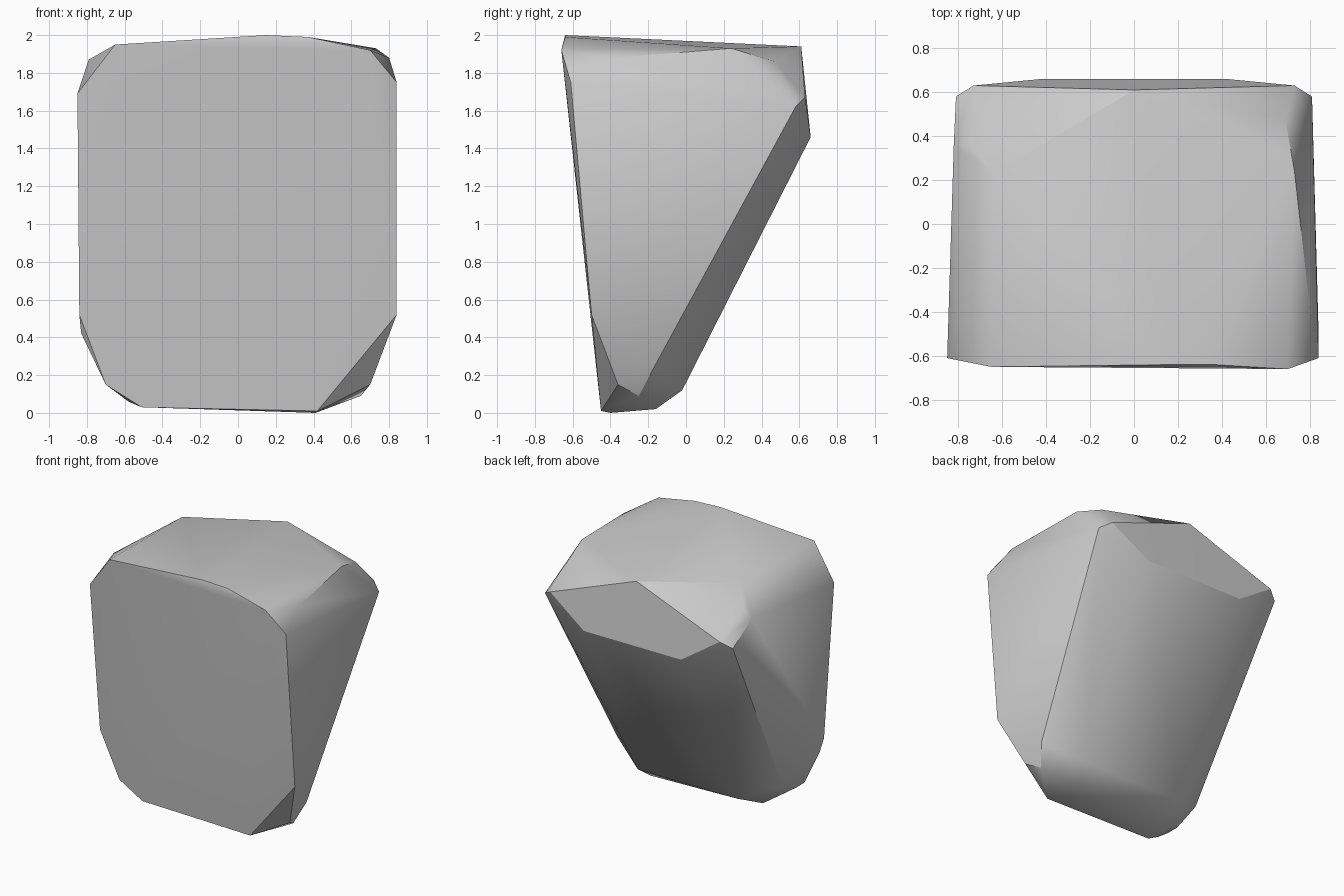
import bpy
import bmesh
import math

default_cube = bpy.data.objects.get("Cube")
if default_cube:
    bpy.data.objects.remove(default_cube, do_unlink=True)


def make_material(name, value):
    material = bpy.data.materials.new(name)
    material.use_nodes = True
    colour = (value, value, value, 1.0)
    material.diffuse_color = colour
    material.node_tree.nodes["Principled BSDF"].inputs["Base Color"].default_value = colour
    return material


def mirrored(corners):
    """Return the corners together with their copies across x = 0."""
    return [(side * x, y, z) for x, y, z in corners for side in (1, -1)]


# Corners shared by both flanks: back shoulders, back bulge, lower back and foot
shared_corners = mirrored([
    (0.73, 0.63, 1.67),
    (0.81, 0.58, 1.62),
    (0.42, 0.66, 1.46),
    (0.71, -0.17, 0.24),
    (0.70, -0.36, 0.15),
    (0.43, -0.02, 0.12),
    (0.84, -0.50, 0.52),
])

# Crown: front ridge and the middle of the back edge
crown_corners = [
    (0.15, -0.64, 2.0), (0.37, -0.64, 1.99),
    (0.70, -0.66, 1.92), (-0.65, -0.65, 1.95),
    (0.0, 0.61, 1.94),
]

# Chipped upper edge of the left flank
left_chips = [
    (0.84, -0.61, 1.75), (0.80, -0.38, 1.88),
    (0.73, 0.24, 1.93), (0.69, 0.47, 1.86),
]

# Chipped upper edge of the right flank
right_chips = [
    (-0.85, -0.61, 1.69), (-0.79, -0.40, 1.87),
    (-0.64, 0.23, 1.95), (-0.75, 0.36, 1.83),
    (-0.82, 0.36, 1.77),
]

# Worn base
base_corners = [
    (0.42, -0.45, 0.01), (0.41, -0.40, 0.0), (0.42, -0.16, 0.02),
    (0.65, -0.25, 0.09), (-0.51, -0.45, 0.03), (-0.51, -0.22, 0.03),
    (-0.58, -0.43, 0.06), (-0.70, -0.46, 0.15), (-0.83, -0.46, 0.42),
]

# Wrap a chiselled skin around the corners
bm = bmesh.new()
for corner in shared_corners + crown_corners + left_chips + right_chips + base_corners:
    bm.verts.new(corner)
hull = bmesh.ops.convex_hull(bm, input=bm.verts)
unused = {item for key in ("geom_interior", "geom_unused") for item in hull[key]
          if isinstance(item, bmesh.types.BMVert)}
bmesh.ops.delete(bm, geom=list(unused), context="VERTS")
bmesh.ops.recalc_face_normals(bm, faces=bm.faces)

mesh = bpy.data.meshes.new("boulder")
bm.to_mesh(mesh)
bm.free()
boulder = bpy.data.objects.new("boulder", mesh)
bpy.context.collection.objects.link(boulder)
mesh.materials.append(make_material("stone grey", 0.6))

# Soft shading across shallow chips, crisp on the main edges
bpy.ops.object.select_all(action="DESELECT")
boulder.select_set(True)
bpy.context.view_layer.objects.active = boulder
bpy.ops.object.shade_smooth_by_angle(angle=math.radians(30))
